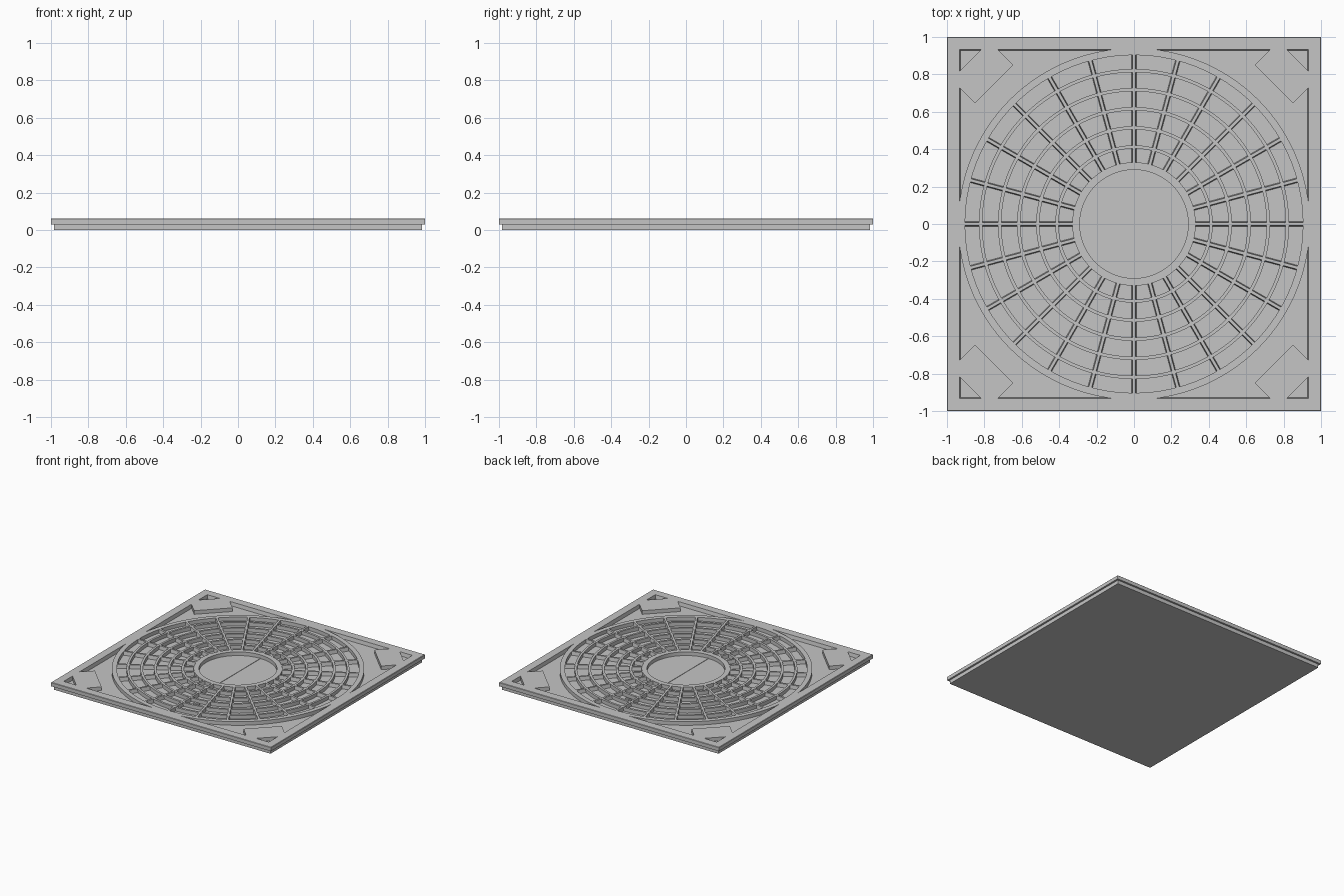
import bpy
import bmesh
import math

if "Cube" in bpy.data.objects:
    bpy.data.objects.remove(bpy.data.objects["Cube"], do_unlink=True)

BASE, FLOOR, TOP = 0.03, 0.032, 0.062
SPOKES = 24

# Single plain grey material
grey = bpy.data.materials.new("plain_grey")
grey.use_nodes = True
colour = (0.56, 0.56, 0.56, 1)
grey.diffuse_color = colour
grey.node_tree.nodes["Principled BSDF"].inputs["Base Color"].default_value = colour


def finish(name, bm, smooth=False):
    bmesh.ops.recalc_face_normals(bm, faces=bm.faces)
    mesh = bpy.data.meshes.new(name)
    bm.to_mesh(mesh)
    bm.free()
    mesh.materials.append(grey)
    obj = bpy.data.objects.new(name, mesh)
    bpy.context.collection.objects.link(obj)
    if smooth:
        bpy.ops.object.select_all(action="DESELECT")
        obj.select_set(True)
        bpy.context.view_layer.objects.active = obj
        bpy.ops.object.shade_smooth_by_angle(angle=math.radians(30))
    return obj


def add_prism(bm, low, high, z0, z1):
    """Solid between two outlines with equal point counts."""
    a = [bm.verts.new((x, y, z0)) for x, y in low]
    b = [bm.verts.new((x, y, z1)) for x, y in high]
    bm.faces.new(a[::-1])
    bm.faces.new(b)
    n = len(a)
    for i in range(n):
        j = (i + 1) % n
        bm.faces.new((a[i], a[j], b[j], b[i]))


def add_band(bm, profile, sides, start=0.0):
    """Closed (radius, z) profile swept around the vertical axis."""
    loops = []
    for i in range(sides):
        a = start + math.tau * i / sides
        loops.append([bm.verts.new((r * math.cos(a), r * math.sin(a), z)) for r, z in profile])
    n = len(profile)
    for i in range(sides):
        p, q = loops[i], loops[(i + 1) % sides]
        for k in range(n):
            m = (k + 1) % n
            bm.faces.new((p[k], q[k], q[m], p[m]))


def rect(x0, x1, y0, y1):
    return [(x0, y0), (x1, y0), (x1, y1), (x0, y1)]


def turn(points, angle):
    c, s = math.cos(angle), math.sin(angle)
    return [(x * c - y * s, x * s + y * c) for x, y in points]


# Base plate, slightly inset under the frame
bm = bmesh.new()
plate = rect(-0.985, 0.985, -0.985, 0.985)
add_prism(bm, plate, plate, 0, FLOOR)
finish("base_plate", bm)

# Square frame with a chamfered rim and drafted inner wall
bm = bmesh.new()
section = [(0.926, BASE), (1, BASE), (1, TOP - 0.003), (0.997, TOP), (0.932, TOP)]
add_band(bm, [(r * math.sqrt(2), z) for r, z in section], 4, math.pi / 4)
finish("square_frame", bm)

# Diagonal straps, leaving a small triangular pocket in every corner
strap = [(0.645, 0.85), (0.85, 0.645), (0.934, 0.729), (0.934, 0.816),
         (0.816, 0.934), (0.729, 0.934)]
bm = bmesh.new()
for k in range(4):
    outline = turn(strap, k * math.pi / 2)
    add_prism(bm, outline, outline, BASE, TOP)
finish("corner_straps", bm)

# Concentric ribs: hub rim, five thin ribs and the outer rim
rings = [(0.29, 0.33)]
rings += [(0.403 + 0.102 * i, 0.421 + 0.102 * i) for i in range(5)]
rings.append((0.903, 0.94))
bm = bmesh.new()
for inner, outer in rings:
    add_band(bm, [(inner, BASE), (outer, BASE), (outer, TOP), (inner, TOP)], 120)
finish("ring_ribs", bm, smooth=True)

# Radial ribs, one drafted piece between each pair of rings
bm = bmesh.new()
for k in range(SPOKES):
    angle = math.tau * k / SPOKES
    for (_, r0), (r1, _) in zip(rings, rings[1:]):
        low = rect(r0 - 0.004, r1 + 0.004, -0.013, 0.013)
        high = rect(r0 - 0.004, r1 + 0.004, -0.008, 0.008)
        add_prism(bm, turn(low, angle), turn(high, angle), BASE, TOP)
finish("radial_ribs", bm)

# Thin seam across the hub floor
bm = bmesh.new()
seam = rect(-0.003, 0.003, -0.29, 0.29)
add_prism(bm, seam, seam, BASE, FLOOR + 0.003)
finish("hub_seam", bm)

# Two small raised tabs between the ribs
bm = bmesh.new()
for y in (-0.64, 0.645):
    tab = rect(0.048, 0.098, y - 0.009, y + 0.009)
    add_prism(bm, tab, tab, BASE, FLOOR + 0.008)
finish("small_tabs", bm)
